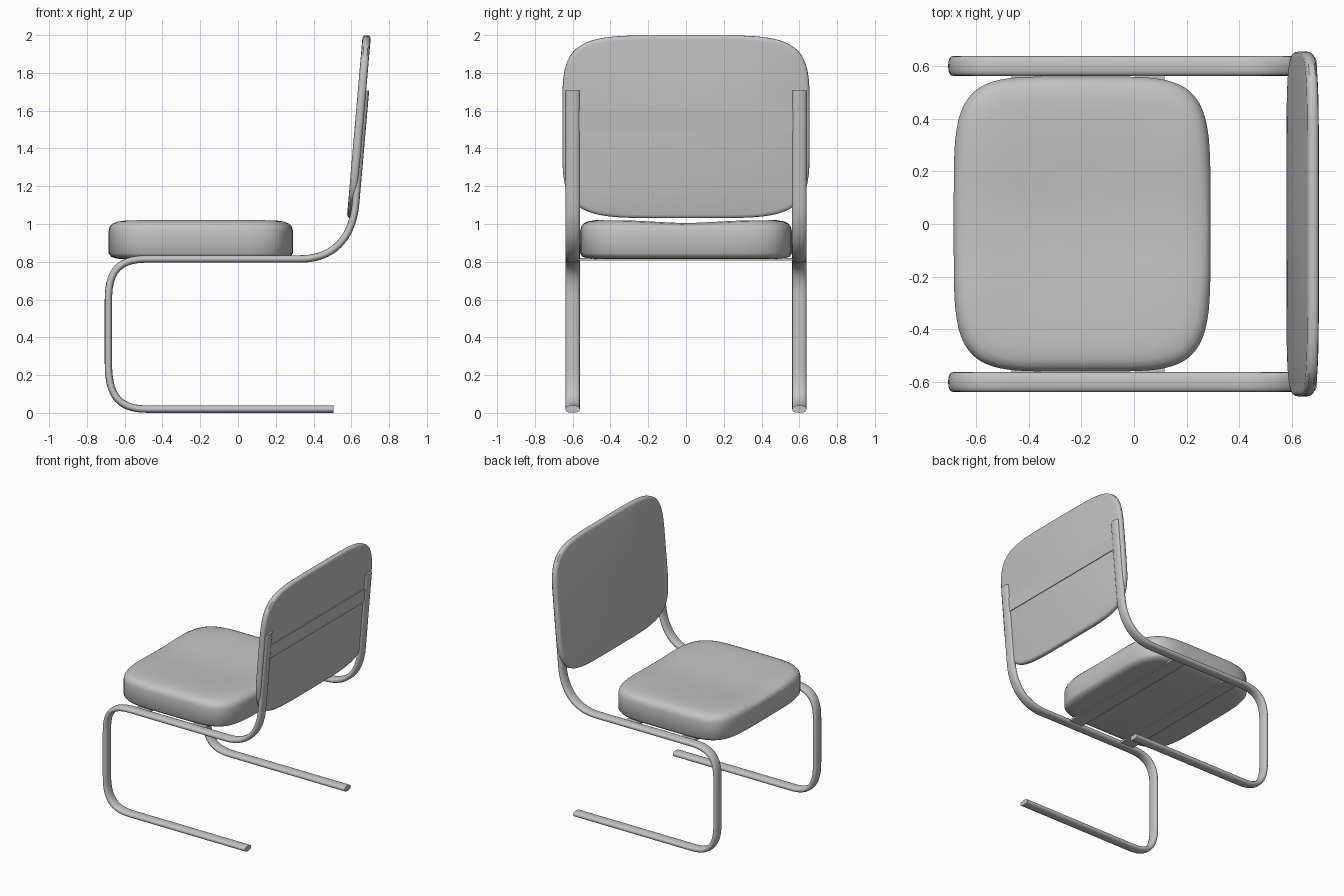
import bpy, bmesh, math
from mathutils import Vector, Matrix

if "Cube" in bpy.data.objects:
    bpy.data.objects.remove(bpy.data.objects["Cube"])

grey = bpy.data.materials.new("light grey")
grey.diffuse_color = (0.55, 0.55, 0.55, 1)
grey.use_nodes = True
grey.node_tree.nodes["Principled BSDF"].inputs["Base Color"].default_value = grey.diffuse_color


def spow(v, e):
    return math.copysign(abs(v) ** e, v)


def superellipse(a, b, n, count):
    """Points of a rounded rectangle with half sizes a, b."""
    pts = []
    for i in range(count):
        t = 2 * math.pi * i / count
        pts.append((a * spow(math.cos(t), 2 / n), b * spow(math.sin(t), 2 / n)))
    return pts


def finish(name, bm, angle=40):
    bmesh.ops.recalc_face_normals(bm, faces=bm.faces)
    me = bpy.data.meshes.new(name)
    bm.to_mesh(me)
    bm.free()
    me.materials.append(grey)
    ob = bpy.data.objects.new(name, me)
    bpy.context.collection.objects.link(ob)
    bpy.ops.object.select_all(action='DESELECT')
    ob.select_set(True)
    bpy.context.view_layer.objects.active = ob
    bpy.ops.object.shade_smooth_by_angle(angle=math.radians(angle))
    return ob


def skin(bm, rings):
    """Join rings of points into a closed skin with capped ends."""
    loops = [[bm.verts.new(p) for p in r] for r in rings]
    for a, b in zip(loops, loops[1:]):
        for i in range(len(a)):
            j = (i + 1) % len(a)
            bm.faces.new((a[i], a[j], b[j], b[i]))
    bm.faces.new(loops[0])
    bm.faces.new(loops[-1])


def cushion(a, b, profile, place):
    """Stack of scaled rounded outlines; profile holds (inset, height)."""
    bm = bmesh.new()
    rings = []
    for inset, h in profile:
        rings.append([place(x, y, h) for x, y in
                      superellipse(a - inset, b - inset, 5, 96)])
    skin(bm, rings)
    return bm


# Seat cushion, with a shallow trough along the middle of its top
def seat_point(x, y, z):
    if z > 0.99:
        z -= 0.016 * math.exp(-(y / 0.2) ** 2) * min(1, (z - 0.99) / 0.02)
    return Vector((x - 0.197, y, z))


seat_profile = [(0.42, 0.813), (0.08, 0.814), (0.04, 0.817), (0.012, 0.827), (0, 0.845),
                (0, 0.965), (0.005, 0.985), (0.018, 1.003), (0.04, 1.014),
                (0.08, 1.02), (0.15, 1.02), (0.25, 1.017), (0.35, 1.014), (0.47, 1.012)]
finish("seat", cushion(0.4875, 0.56, seat_profile, seat_point))

# Backrest panel, leaning back
LEAN = 0.086
tilt = Matrix.Translation((0.64, 0, 1.515)) @ Matrix.Rotation(LEAN, 4, 'Y')


def back_point(z, y, x):
    return tilt @ Vector((x, y, z))


back_profile = [(0.02, -0.022), (0.008, -0.019), (0.001, -0.011), (0, 0),
                (0.001, 0.011), (0.008, 0.019), (0.02, 0.022)]
finish("backrest", cushion(0.486, 0.655, back_profile, back_point))


# Bent tube side frames: flattened tube swept along a cantilever path
def bend(start, corner, end, k, steps=14):
    s, c, e = Vector(start), Vector(corner), Vector(end)
    h1, h2 = s.lerp(c, k), e.lerp(c, k)
    out = []
    for i in range(steps + 1):
        t = i / steps
        u = 1 - t
        out.append(s * u**3 + h1 * 3 * u * u * t + h2 * 3 * u * t * t + e * t**3)
    return out


path = [Vector((0.505, 0.02))]
path += bend((-0.48, 0.02), (-0.686, 0.02), (-0.686, 0.26), 0.72)
path += bend((-0.686, 0.6), (-0.686, 0.815), (-0.48, 0.815), 0.72)
path += bend((0.33, 0.815), (0.597, 0.815), (0.623, 1.11), 0.64)
path += [Vector((0.675, 1.708))]

section = superellipse(0.0375, 0.0195, 2.5, 20)
for side, label in ((-1, "front"), (1, "rear")):
    rings = []
    for i, p in enumerate(path):
        d = (path[min(i + 1, len(path) - 1)] - path[max(i - 1, 0)]).normalized()
        n = Vector((-d.y, d.x))
        rings.append([Vector((p.x + n.x * v, side * 0.6 + u, p.y + n.y * v))
                      for u, v in section])
    bm = bmesh.new()
    skin(bm, rings)
    finish(label + "_side_frame", bm)


# Flat cross bars under the seat and behind the backrest
def bar(name, size, matrix):
    bm = bmesh.new()
    bmesh.ops.create_cube(bm, size=1, matrix=matrix @ Matrix.Diagonal((*size, 1)))
    finish(name, bm, 30)


for name, x in (("seat_bar_front", -0.41), ("seat_bar_back", 0.06)):
    bar(name, (0.11, 1.17, 0.014), Matrix.Translation((x, 0, 0.814)))
bar("backrest_bar", (0.014, 1.17, 0.105), tilt @ Matrix.Translation((0.021, 0, 0.035)))
